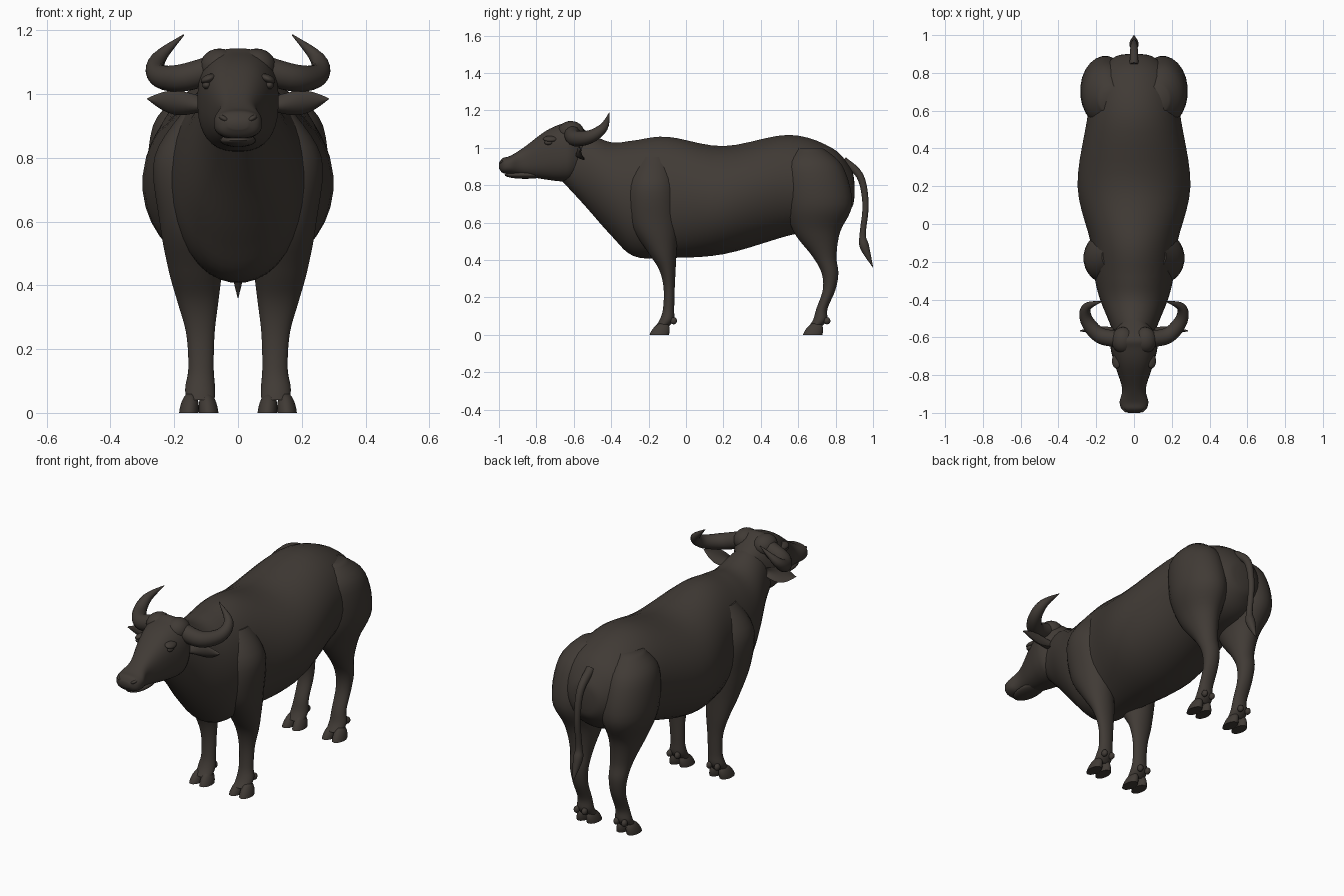
import bpy, bmesh, math
from mathutils import Vector, Matrix

old = bpy.data.objects.get("Cube")
if old:
    bpy.data.objects.remove(old, do_unlink=True)

# One flat hide colour for the whole animal
hide = bpy.data.materials.new("dark_brown_hide")
hide.use_nodes = True
colour = (.052, .043, .036, 1)
hide.diffuse_color = colour
bsdf = hide.node_tree.nodes["Principled BSDF"]
bsdf.inputs["Base Color"].default_value = colour
bsdf.inputs["Roughness"].default_value = .8


def finish(name, bm, mirror):
    """Turn a bmesh into a smooth shaded object, mirrored across x if paired."""
    bmesh.ops.recalc_face_normals(bm, faces=bm.faces[:])
    mesh = bpy.data.meshes.new(name)
    bm.to_mesh(mesh)
    bm.free()
    mesh.materials.append(hide)
    part = bpy.data.objects.new(name, mesh)
    bpy.context.collection.objects.link(part)
    if mirror:
        part.modifiers.new("Mirror", "MIRROR")
    bpy.ops.object.select_all(action="DESELECT")
    part.select_set(True)
    bpy.context.view_layer.objects.active = part
    bpy.ops.object.shade_smooth_by_angle(angle=math.radians(50))


def smooth_rows(rows, steps=5):
    """Pass a smooth curve through rows of numbers."""
    rows = [Vector(row) for row in rows]
    last = len(rows) - 1
    out = []
    for i in range(last):
        start, end = rows[i], rows[i + 1]
        leave = (end - rows[max(i - 1, 0)]) / 2
        arrive = (rows[min(i + 2, last)] - start) / 2
        for step in range(steps):
            t = step / steps
            ease = t * t * (3 - 2 * t)
            out.append(start.lerp(end, ease) + leave * t * (1 - t) ** 2 - arrive * t * t * (1 - t))
    return out + [rows[last]]


def loft(name, rings, sides=24, power=2, bend=0, mirror=False):
    """Skin superelliptic rings, each given as centre, u axis and v axis."""
    bm = bmesh.new()
    loops = []
    for centre, u, v in rings:
        loop = []
        for k in range(sides):
            angle = math.tau * (k + .5) / sides
            x, y = (math.copysign(abs(f) ** (2 / power), f)
                    for f in (math.cos(angle), math.sin(angle)))
            loop.append(bm.verts.new(centre + u * x + v * (y + bend * (x * x - .5))))
        loops.append(loop)
    for lower, upper in zip(loops, loops[1:]):
        for k in range(sides):
            bm.faces.new((lower[k - 1], lower[k], upper[k], upper[k - 1]))
    bm.faces.new(loops[0])
    bm.faces.new(loops[-1])
    finish(name, bm, mirror)


def trunk(name, rows, power):
    """Rows along y: y, top, bottom, half width."""
    rings = [(Vector((0, y, (top + bottom) / 2)), Vector((width, 0, 0)),
              Vector((0, 0, (top - bottom) / 2)))
             for y, top, bottom, width in smooth_rows(rows)]
    loft(name, rings, 36, power)


def tube(name, rows, side, mirror=False):
    """Tapered round tube through rows of x, y, z, radius."""
    rows = smooth_rows(rows)
    points = [row.to_3d() for row in rows]
    rings = []
    for i, row in enumerate(rows):
        ahead = points[min(i + 1, len(points) - 1)]
        along = (ahead - points[max(i - 1, 0)]).normalized()
        u = along.cross(Vector(side)).normalized()
        rings.append((points[i], u * row.w, along.cross(u) * row.w))
    loft(name, rings, 16, mirror=mirror)


def blob(name, centre, size, mirror=True, tilt=0):
    """Stretched ball, tilted about the y axis."""
    bm = bmesh.new()
    place = Matrix.Translation(centre) @ Matrix.Rotation(tilt, 4, "Y") @ Matrix.Diagonal((*size, 1))
    bmesh.ops.create_uvsphere(bm, u_segments=20, v_segments=12, radius=1, matrix=place)
    finish(name, bm, mirror)


def leg_pair(name, rows, hoof_y):
    """Upper rows of z, half width, y, half depth; then shank, claws and dewclaws."""
    shank = [(.14, .04, hoof_y + .05, .03), (.08, .047, hoof_y + .04, .038),
             (.04, .045, hoof_y + .01, .036)]
    # Wider muscles also sit further out from the body
    rings = [(Vector((.1 + width * .4, y, z)), Vector((width, 0, 0)), Vector((0, depth, 0)))
             for z, width, y, depth in smooth_rows(rows + shank)]
    loft(name + "_legs", rings, mirror=True)
    for label, side in (("inner", -1), ("outer", 1)):
        claw = []
        for step in range(7):
            t = step / 6
            size = math.sqrt(1 - .8 * t * t)
            claw.append((Vector((.123 + side * (.031 - .006 * t), hoof_y + .02 * t, .06 * t)),
                         Vector((.031 * size, 0, 0)), Vector((0, .052 * size, 0))))
        loft(f"{name}_{label}_claws", claw, mirror=True)
        blob(f"{name}_{label}_dewclaws", (.123 + side * .024, hoof_y + .077, .075),
             (.015, .018, .019))


# Barrel, neck and rump
trunk("body", [
    (-.68, 1.04, .84, .08), (-.55, 1.08, .7, .12), (-.4, 1.03, .53, .18),
    (-.28, 1.04, .42, .21), (-.1, 1.06, .41, .23), (.2, 1.01, .43, .3),
    (.55, 1.07, .53, .25), (.78, 1, .58, .21), (.88, .89, .67, .11), (.9, .82, .73, .04)], 2)

# Head and face
trunk("head", [
    (-1, .92, .89, .03), (-.98, .945, .865, .065), (-.94, .957, .86, .076),
    (-.87, 1, .85, .063), (-.75, 1.09, .83, .1), (-.66, 1.13, .82, .124),
    (-.6, 1.14, .83, .12), (-.5, 1.06, .9, .06)], 2.5)
blob("lower_lip", (0, -.86, .855), (.057, .11, .021), mirror=False)
blob("forehead_lobes", (.058, -.615, 1.085), (.062, .07, .058))
blob("brow_ridges", (.092, -.725, 1.048), (.026, .04, .014), tilt=.4)
blob("eyes", (.098, -.735, 1.028), (.014, .022, .013))
blob("nostril_rims", (.042, -.975, .922), (.02, .022, .01), tilt=-.5)

# Horns sweeping out, back and up
tube("horns", [
    (.07, -.61, 1.08, .045), (.18, -.59, 1.05, .043), (.25, -.51, 1.06, .035),
    (.25, -.44, 1.11, .024), (.17, -.41, 1.186, .002)], (0, 0, 1), mirror=True)

# Leaf-shaped cupped ears
ear_rings = []
for step in range(13):
    t = step / 12
    height = .037 * math.sin(math.pi * (.15 + .85 * t ** 1.3)) + .001
    ear_rings.append((Vector((.09 + .195 * t, -.565, .965 + .02 * t * t)),
                      Vector((0, -.35, 1)) * height,
                      Vector((0, 1, .35)) * (.015 - .013 * t)))
loft("ears", ear_rings, bend=1.6, mirror=True)

# Shoulders and front legs, thighs and hind legs
leg_pair("front", [
    (.95, .05, -.17, .07), (.8, .117, -.18, .13), (.6, .105, -.17, .13),
    (.45, .085, -.13, .08), (.35, .065, -.1, .045), (.25, .045, -.09, .03)], -.143)
leg_pair("hind", [
    (1, .06, .66, .07), (.9, .12, .68, .16), (.7, .13, .71, .18), (.55, .09, .7, .125),
    (.42, .06, .74, .065), (.33, .05, .77, .045), (.24, .042, .765, .034)], .677)

# Tail with a pointed tuft
tube("tail", [
    (0, .84, .93, .024), (0, .93, .85, .02), (0, .96, .7, .017),
    (0, .945, .54, .017), (0, .955, .47, .025), (0, 1, .36, .001)], (1, 0, 0))
